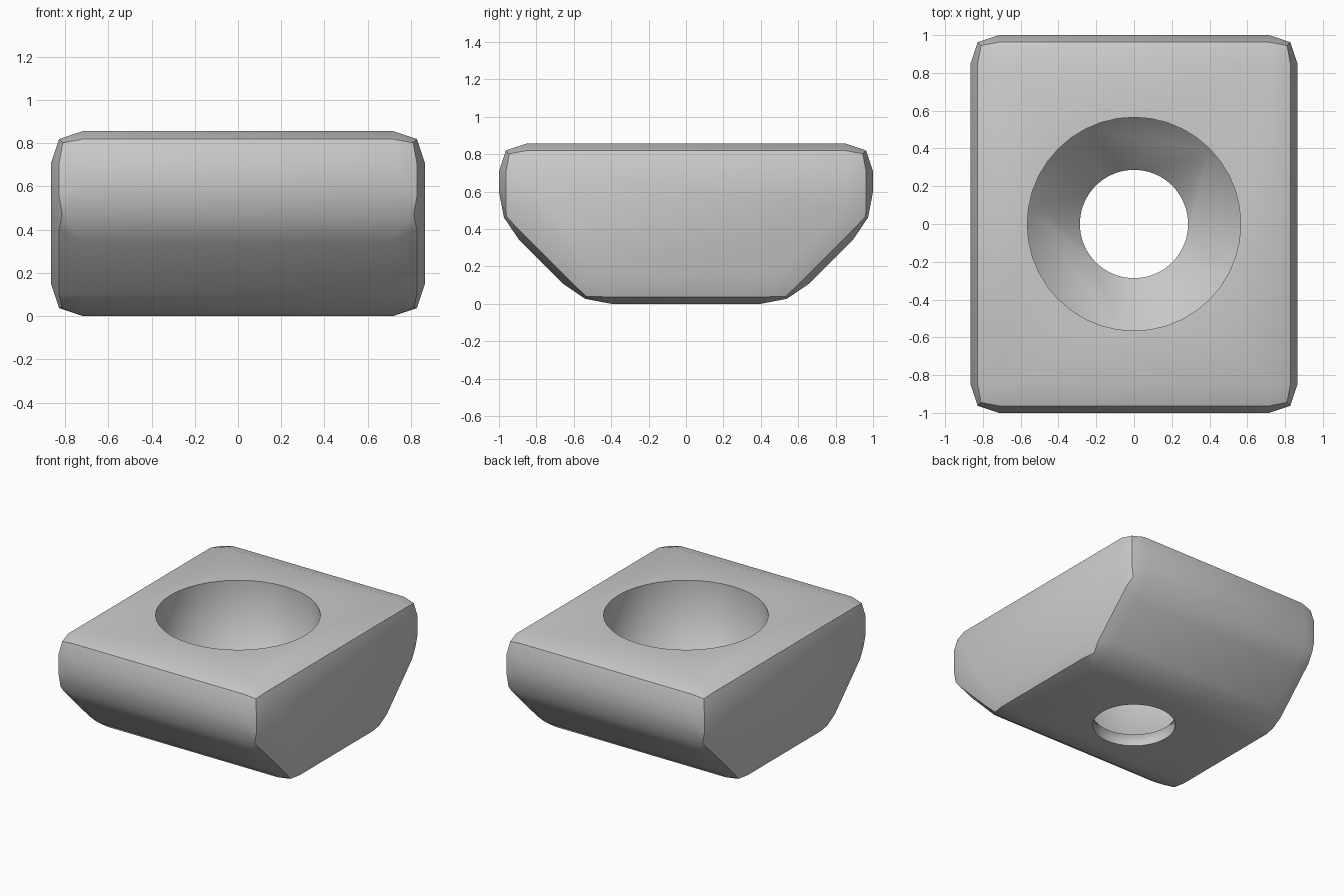
import bpy, bmesh, math

if "Cube" in bpy.data.objects:
    bpy.data.objects.remove(bpy.data.objects["Cube"])

HALF_X, HEIGHT = 0.865, 0.857
LEDGE_Z = 0.09


def new_object(name, bm):
    mesh = bpy.data.meshes.new(name)
    bmesh.ops.recalc_face_normals(bm, faces=bm.faces)
    bm.to_mesh(mesh)
    bm.free()
    obj = bpy.data.objects.new(name, mesh)
    bpy.context.collection.objects.link(obj)
    return obj


def make_cutter(name, radius, z0, z1):
    bm = bmesh.new()
    bmesh.ops.create_cone(bm, cap_ends=True, segments=40, radius1=radius,
                          radius2=radius, depth=z1 - z0)
    bmesh.ops.translate(bm, vec=(0, 0, (z0 + z1) / 2), verts=bm.verts)
    obj = new_object(name, bm)
    obj.hide_render = True
    return obj


# block: side profile (y, z) extruded along x
half = [(0.55, 0), (1, 0.45), (1, HEIGHT)]
profile = half + [(-y, z) for y, z in reversed(half)]
bm = bmesh.new()
face = bm.faces.new([bm.verts.new((-HALF_X, y, z)) for y, z in profile])
ext = bmesh.ops.extrude_face_region(bm, geom=[face])
bmesh.ops.translate(bm, vec=(2 * HALF_X, 0, 0),
                    verts=[v for v in ext["geom"] if isinstance(v, bmesh.types.BMVert)])
block = new_object("slot_nut_block", bm)
bpy.context.view_layer.objects.active = block
block.select_set(True)

# rounded edges
bevel = block.modifiers.new("rounded_edges", 'BEVEL')
bevel.width = 0.15
bevel.segments = 2
bevel.profile = 0.5625
bevel.limit_method = 'ANGLE'
bevel.angle_limit = math.radians(30)
bpy.ops.object.modifier_apply(modifier=bevel.name)

# counterbore from the top and through hole
for cutter in (make_cutter("counterbore_cutter", 0.565, LEDGE_Z, 1.2),
               make_cutter("through_hole_cutter", 0.287, -0.3, 0.5)):
    cut = block.modifiers.new(cutter.name, 'BOOLEAN')
    cut.operation = 'DIFFERENCE'
    cut.solver = 'EXACT'
    cut.object = cutter
    bpy.ops.object.modifier_apply(modifier=cut.name)
    bpy.data.objects.remove(cutter)

bpy.ops.object.shade_smooth_by_angle(angle=math.radians(30))

# soft shading where the bolt seat meets the hole walls
verts = block.data.vertices
for edge in block.data.edges:
    ends = [verts[i].co for i in edge.vertices]
    if all(abs(c.z - LEDGE_Z) < 1e-3 and c.xy.length < 0.57 for c in ends):
        edge.use_edge_sharp = False
